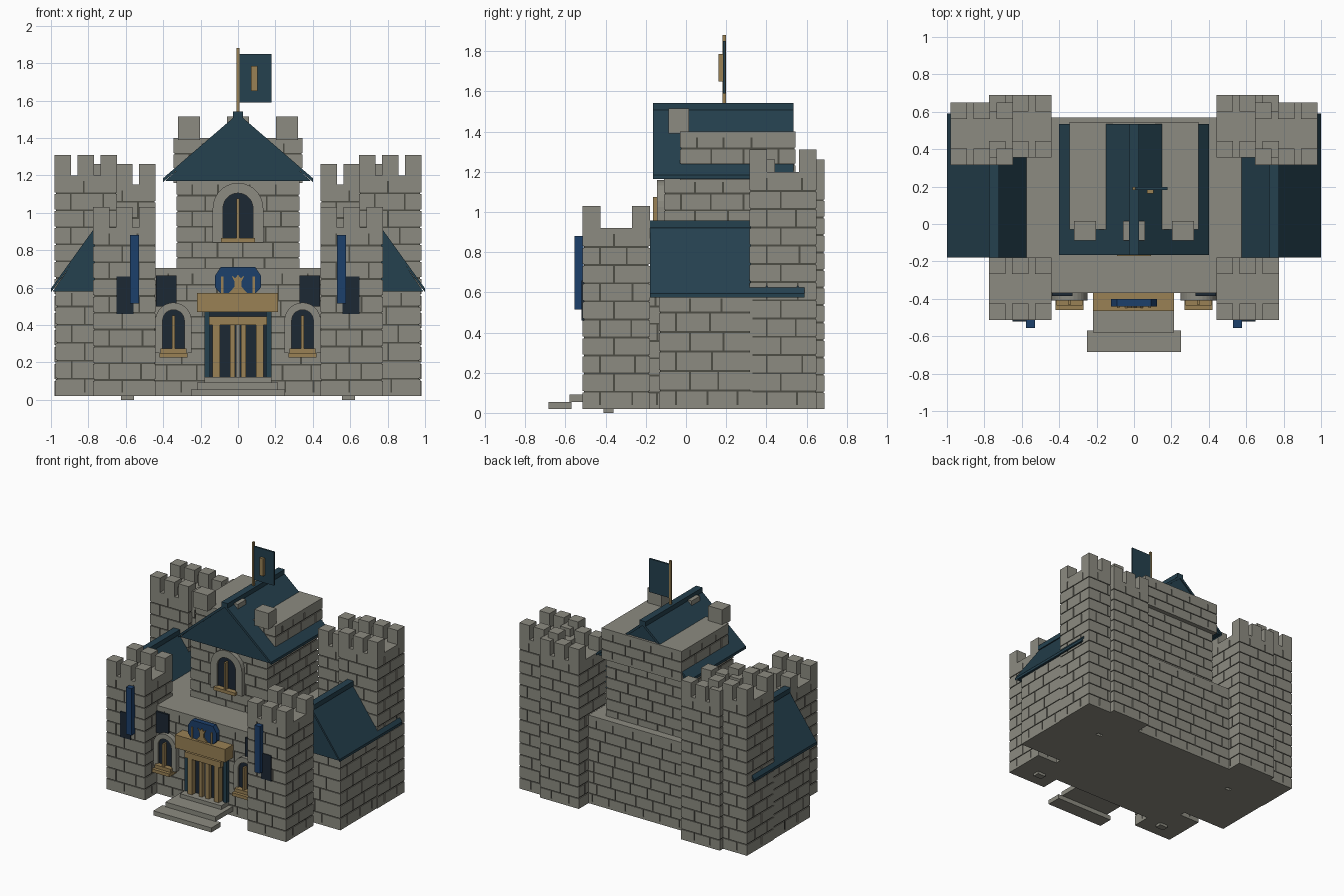
import bpy, bmesh, math, random
from mathutils import Matrix, Vector

random.seed(4)
cube = bpy.data.objects.get("Cube")
if cube:
    bpy.data.objects.remove(cube, do_unlink=True)


def material(name, rgb):
    m = bpy.data.materials.new(name)
    m.use_nodes = True
    m.diffuse_color = (*rgb, 1)
    m.node_tree.nodes["Principled BSDF"].inputs["Base Color"].default_value = (*rgb, 1)
    return m


STONE = material("stone", (0.265, 0.26, 0.22))
MORTAR = material("mortar", (0.075, 0.074, 0.06))
SLATE = material("slate_blue", (0.018, 0.052, 0.077))
GOLD = material("gold", (0.32, 0.22, 0.09))
BLUE = material("royal_blue", (0.012, 0.05, 0.145))
GLASS = material("dark_glass", (0.012, 0.021, 0.033))


def add_box(bm, lo, hi, index=0):
    lo, hi = Vector(lo), Vector(hi)
    mat = Matrix.Translation((lo + hi) / 2) @ Matrix.Diagonal((*(hi - lo), 1))
    for v in bmesh.ops.create_cube(bm, size=1, matrix=mat)["verts"]:
        for f in v.link_faces:
            f.material_index = index


def finish(bm, name, *mats):
    bmesh.ops.recalc_face_normals(bm, faces=bm.faces)
    mesh = bpy.data.meshes.new(name)
    bm.to_mesh(mesh)
    bm.free()
    for m in mats:
        mesh.materials.append(m)
    ob = bpy.data.objects.new(name, mesh)
    bpy.context.collection.objects.link(ob)
    return ob


def box(name, x0, x1, y0, y1, z0, z1, mat):
    bm = bmesh.new()
    add_box(bm, (min(x0, x1), y0, z0), (max(x0, x1), y1, z1))
    return finish(bm, name, mat)


def prism(name, points, y0, y1, mat):
    """Extrude an x-z outline along y."""
    bm = bmesh.new()
    face = bm.faces.new([bm.verts.new((x, y0, z)) for x, z in points])
    out = bmesh.ops.extrude_face_region(bm, geom=[face])["geom"]
    bmesh.ops.translate(bm, vec=(0, y1 - y0, 0),
                        verts=[g for g in out if isinstance(g, bmesh.types.BMVert)])
    return finish(bm, name, mat)


def brick_block(name, x0, x1, y0, y1, z0, z1, course=0.09, gap=0.009, inset=0.006):
    """Mortar core faced on four sides with staggered bricks, between a stone base and cap."""
    bm = bmesh.new()
    x0, x1 = min(x0, x1), max(x0, x1)
    add_box(bm, (x0 + inset, y0 + inset, z0 + 0.01), (x1 - inset, y1 - inset, z1 - 0.02), 1)
    add_box(bm, (x0, y0, z0), (x1, y1, z0 + 0.02))
    add_box(bm, (x0, y0, z1 - 0.03), (x1, y1, z1))
    rows = max(1, round((z1 - z0) / course))
    h = (z1 - z0) / rows
    for r in range(rows):
        a, b = z0 + r * h, z0 + (r + 1) * h - gap
        for side in range(4):
            along_x = side < 2
            start, end = (x0, x1) if along_x else (y0, y1)
            p = start
            first = 0.09 if (r + side) % 2 else 0.16
            while p < end - 0.001:
                q = p + (first if p == start else random.uniform(0.13, 0.18))
                if end - q < 0.06:
                    q = end + gap
                e = min(q - gap, end)
                if along_x:
                    y = y0 if side == 0 else y1 - 0.02
                    add_box(bm, (p, y, a), (e, y + 0.02, b))
                else:
                    x = x0 if side == 2 else x1 - 0.02
                    add_box(bm, (x, p, a), (x + 0.02, e, b))
                p = q
    return finish(bm, name, STONE, MORTAR)


def tower(name, cx, cy, top, half=0.167, merlon=0.088):
    brick_block(name, cx - half, cx + half, cy - half, cy + half, 0.02, top)
    bm = bmesh.new()
    d = half - merlon / 2
    for dx in (-d, 0, d):
        for dy in (-d, d):
            add_box(bm, (cx + dx - merlon / 2, cy + dy - merlon / 2, top - 0.01),
                    (cx + dx + merlon / 2, cy + dy + merlon / 2, top + 0.11))
    finish(bm, name + "_battlements", STONE)


def gable_roof(name, cx, half, eave, ridge, y0, y1):
    t = 0.025
    prism(name + "_gable", [(cx - half + 0.01, eave), (cx + half - 0.01, eave), (cx, ridge - 0.01)],
          y0 + 0.008, y1 - 0.008, SLATE)
    prism(name + "_slopes", [(cx - half, eave - 0.005), (cx - half, eave + 0.015), (cx, ridge),
                             (cx + half, eave + 0.015), (cx + half, eave - 0.005),
                             (cx, ridge - t)], y0, y1, SLATE)
    box(name + "_ridge_cap", cx - 0.027, cx + 0.027, y0, y1, ridge - 0.025, ridge + 0.012, SLATE)


def arch(cx, half, base, top, steps=14):
    spring = top - half
    pts = [(cx + half, base)]
    pts += [(cx + half * math.cos(math.pi * i / steps), spring + half * math.sin(math.pi * i / steps))
            for i in range(steps + 1)]
    return pts + [(cx - half, base)]


def arched_window(name, cx, outer, inner, base, top, wall):
    rim = outer - inner
    prism(name + "_surround", arch(cx, outer, base, top)
          + arch(cx, inner, base, top - rim)[::-1], wall - 0.035, wall + 0.02, STONE)
    prism(name + "_glass", arch(cx, inner, base, top - rim), wall - 0.02, wall + 0.01, GLASS)
    box(name + "_mullion", cx - 0.007, cx + 0.007, wall - 0.055, wall, base, top - rim - 0.03, GOLD)
    box(name + "_sill", cx - inner - 0.012, cx + inner + 0.012, wall - 0.06, wall, base, base + 0.025, GOLD)


# Main hall, keep and upper block
brick_block("main_hall", -0.6, 0.6, -0.37, 0.57, 0.02, 0.705)
brick_block("keep", -0.33, 0.33, -0.11, 0.51, 0.68, 1.18)
brick_block("upper_block", -0.345, 0.345, -0.03, 0.545, 1.16, 1.4)
for i, x in enumerate((-0.262, 0, 0.262)):
    box(f"keep_merlon_{i}", x - 0.06, x + 0.06, -0.087, 0.015, 1.39, 1.515, STONE)
gable_roof("keep_roof", 0, 0.4, 1.17, 1.53, -0.165, 0.535)
arched_window("keep_window", 0, 0.135, 0.08, 0.84, 1.16, -0.11)

# Towers, side wings and mirrored front details
for s, side in ((1, "left"), (-1, "right")):
    tower(side + "_front_tower", s * 0.607, -0.347, 0.92)
    tower(side + "_inner_back_tower", s * 0.607, 0.523, 1.15)
    tower(side + "_outer_back_tower", s * 0.813, 0.483, 1.2)
    brick_block(side + "_wing", s * 0.5, s * 0.975, -0.135, 0.33, 0.02, 0.6)
    gable_roof(side + "_wing_roof", s * 0.748, 0.252, 0.58, 0.945, -0.18, 0.59)
    arched_window(side + "_window", s * 0.345, 0.097, 0.058, 0.25, 0.52, -0.375)
    box(side + "_window_ledge", s * 0.27, s * 0.42, -0.46, -0.37, 0.225, 0.25, GOLD)
    box(side + "_wall_panel", s * 0.33, s * 0.438, -0.385, -0.36, 0.5, 0.665, GLASS)
    box(side + "_tower_panel", s * 0.56, s * 0.65, -0.52, -0.5, 0.46, 0.66, GLASS)
    box(side + "_banner", s * 0.53, s * 0.577, -0.555, -0.51, 0.515, 0.88, BLUE)
    box(side + "_foot", s * 0.555, s * 0.625, -0.41, -0.36, 0, 0.025, STONE)
    # Doorway columns and bars
    box(side + "_door_jamb", s * 0.15, s * 0.18, -0.4, -0.36, 0.12, 0.47, SLATE)
    box(side + "_door_post", s * 0.095, s * 0.135, -0.43, -0.37, 0.12, 0.41, GOLD)
    box(side + "_door_bar", s * 0.015, s * 0.043, -0.42, -0.37, 0.12, 0.41, GOLD)
    box(side + "_crest_bar", s * 0.078, s * 0.09, -0.448, -0.41, 0.57, 0.66, GOLD)

# Doorway, lintel and steps
box("door_recess", -0.15, 0.15, -0.385, -0.36, 0.12, 0.47, GLASS)
box("door_centre_bar", -0.01, 0.01, -0.4, -0.37, 0.12, 0.41, STONE)
box("door_header", -0.155, 0.155, -0.435, -0.37, 0.4, 0.445, GOLD)
box("door_lintel", -0.218, 0.214, -0.465, -0.36, 0.47, 0.572, GOLD)
box("step_low", -0.25, 0.25, -0.685, -0.57, 0.02, 0.055, STONE)
box("step_middle", -0.218, 0.214, -0.58, -0.36, 0.055, 0.092, STONE)
box("step_top", -0.178, 0.178, -0.46, -0.36, 0.09, 0.122, STONE)

# Crest over the door
shield = [(-0.09, 0.565), (0.09, 0.565), (0.122, 0.6), (0.122, 0.665),
          (0.092, 0.71), (-0.092, 0.71), (-0.122, 0.665), (-0.122, 0.6)]
prism("crest_shield", shield, -0.44, -0.4, BLUE)
crown = [(-0.05, 0.57), (0.05, 0.57), (0.018, 0.605), (0.018, 0.63), (0.034, 0.665),
         (0.014, 0.65), (0, 0.67), (-0.014, 0.65), (-0.034, 0.665), (-0.018, 0.63), (-0.018, 0.605)]
prism("crest_emblem", crown, -0.448, -0.43, GOLD)

# Flag on the ridge
box("flag_pole", -0.008, 0.008, 0.182, 0.198, 1.5, 1.88, GOLD)
box("flag", -0.005, 0.18, 0.183, 0.197, 1.59, 1.85, SLATE)
box("flag_emblem", 0.07, 0.103, 0.162, 0.183, 1.65, 1.785, GOLD)
